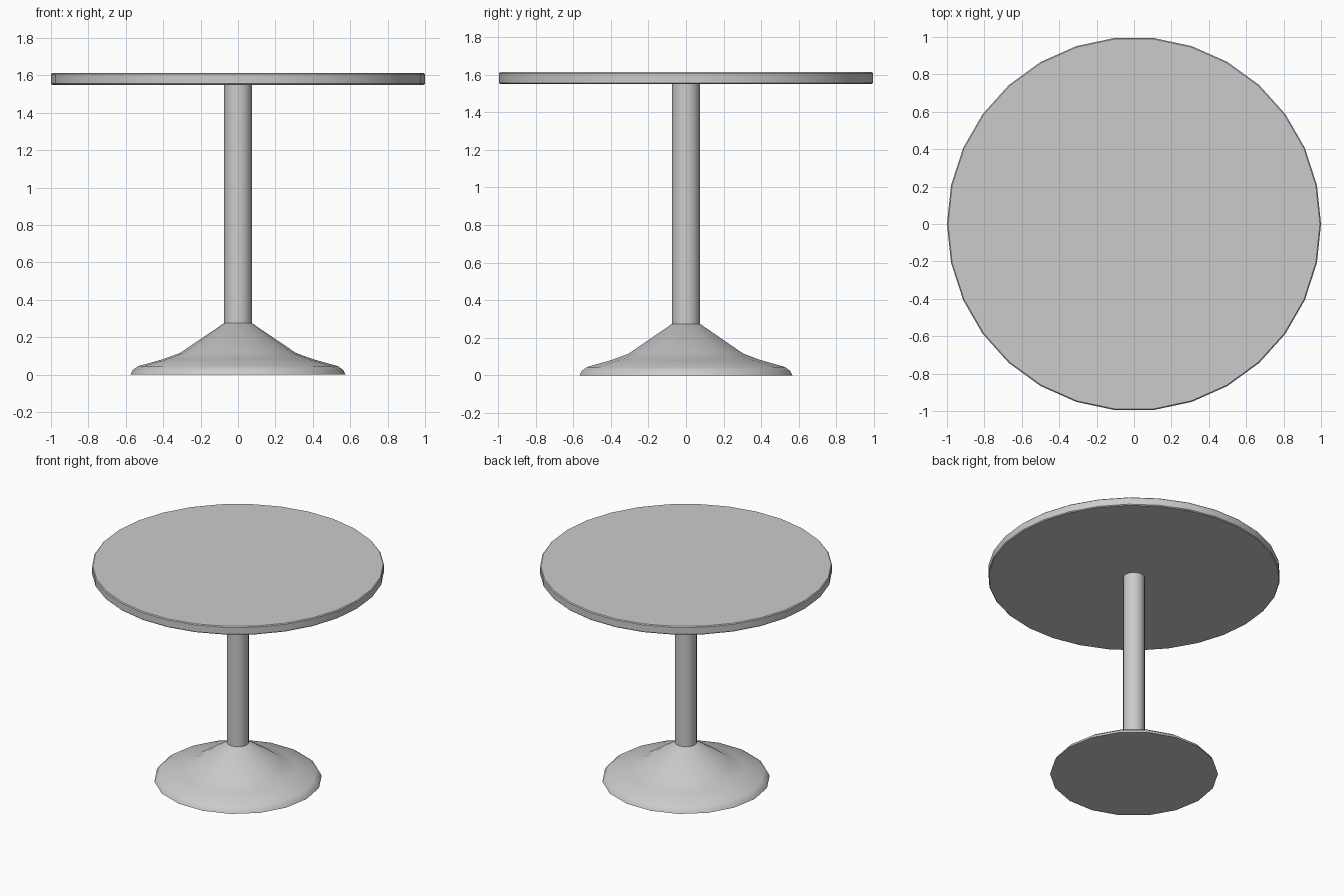
import bpy, bmesh, math

if "Cube" in bpy.data.objects:
    bpy.data.objects.remove(bpy.data.objects["Cube"])

grey = bpy.data.materials.new("light grey")
grey.diffuse_color = (0.6, 0.6, 0.6, 1)
grey.use_nodes = True
grey.node_tree.nodes["Principled BSDF"].inputs["Base Color"].default_value = grey.diffuse_color


def lathe(name, profile, sides):
    """Spin (radius, z) points around z and cap both ends."""
    bm = bmesh.new()
    rings = []
    for r, z in profile:
        rings.append([bm.verts.new((r * math.cos(2 * math.pi * i / sides),
                                    r * math.sin(2 * math.pi * i / sides), z))
                      for i in range(sides)])
    for a, b in zip(rings, rings[1:]):
        for i in range(sides):
            j = (i + 1) % sides
            bm.faces.new((a[i], a[j], b[j], b[i]))
    bm.faces.new(rings[0][::-1])
    bm.faces.new(rings[-1])
    mesh = bpy.data.meshes.new(name)
    bm.to_mesh(mesh)
    bm.free()
    mesh.materials.append(grey)
    obj = bpy.data.objects.new(name, mesh)
    bpy.context.collection.objects.link(obj)
    bpy.ops.object.select_all(action='DESELECT')
    obj.select_set(True)
    bpy.context.view_layer.objects.active = obj
    bpy.ops.object.shade_smooth_by_angle(angle=math.radians(40))
    return obj


# Round top with a finely eased rim
lathe("table_top", [(0.994, 1.55), (1.0, 1.556), (1.0, 1.607), (0.994, 1.613)], 30)

# Central column
lathe("column", [(0.075, 0.27), (0.075, 1.55)], 18)

# Flared foot
lathe("base", [(0.575, 0), (0.562, 0.025), (0.535, 0.045), (0.40, 0.083),
               (0.31, 0.116), (0.075, 0.275)], 18)
